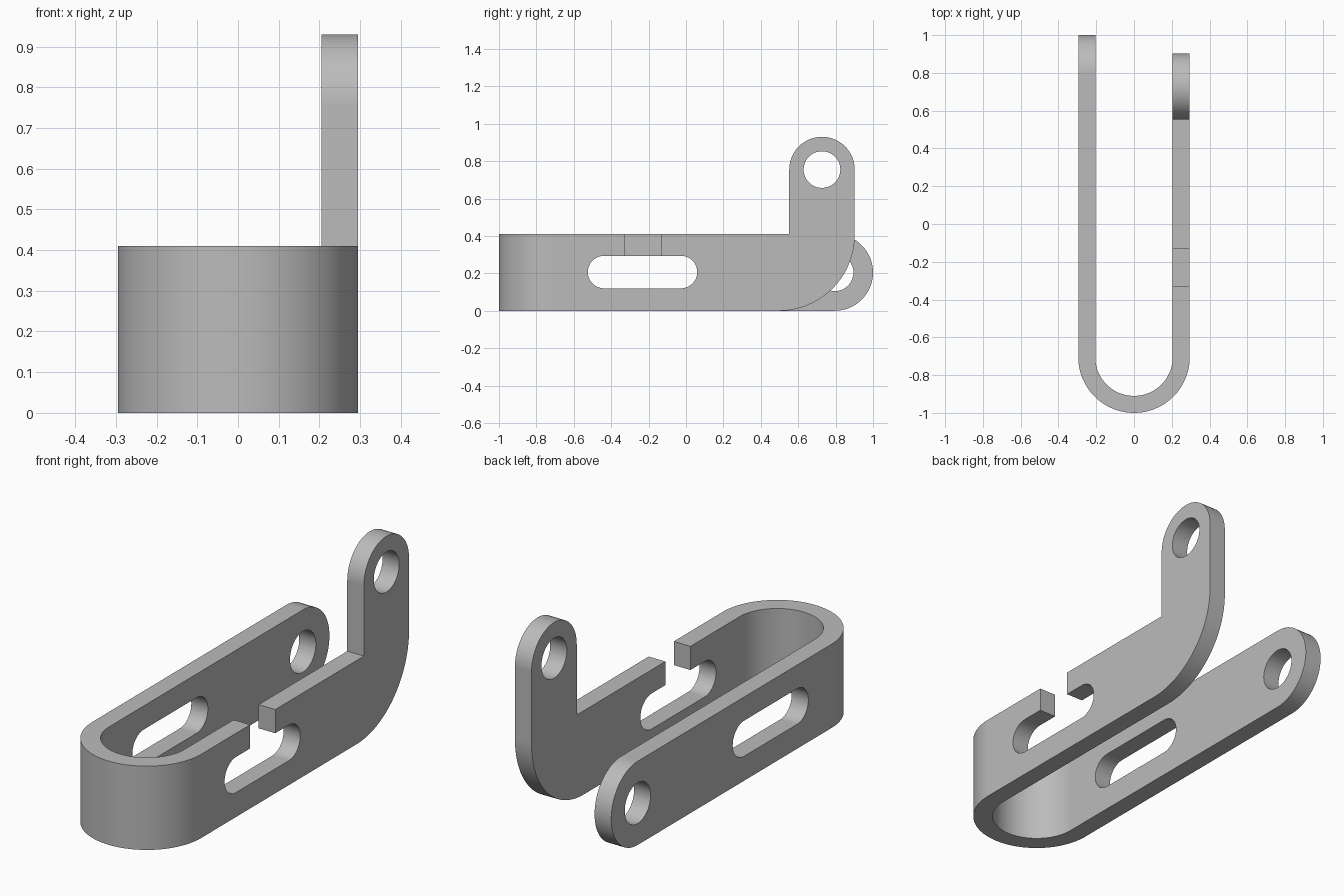
import bpy, bmesh
from math import sin, cos, radians

cube = bpy.data.objects.get("Cube")
if cube:
    bpy.data.objects.remove(cube, do_unlink=True)

OUTER, INNER = 0.295, 0.205      # half widths outside and inside the U
HEIGHT = 0.41
BEND_Y = OUTER - 1               # centre of the bend

metal = bpy.data.materials.new("grey metal")
metal.use_nodes = True
grey = (0.5, 0.5, 0.5, 1)
metal.diffuse_color = grey
metal.node_tree.nodes["Principled BSDF"].inputs["Base Color"].default_value = grey


def arc(cx, cy, r, start, end, steps=32):
    angles = [radians(start + (end - start) * i / steps) for i in range(steps + 1)]
    return [(cx + r * cos(a), cy + r * sin(a)) for a in angles]


def prism(bm, points, low, high, axis):
    """Extrude a closed outline along x (points are y, z) or z (points are x, y)."""
    def place(p, d):
        return (d, *p) if axis == "x" else (*p, d)
    bottom = [bm.verts.new(place(p, low)) for p in points]
    top = [bm.verts.new(place(p, high)) for p in points]
    bm.faces.new(bottom)
    bm.faces.new(top)
    for i in range(len(points)):
        j = (i + 1) % len(points)
        bm.faces.new((bottom[i], bottom[j], top[j], top[i]))


def finish(bm, name):
    bmesh.ops.remove_doubles(bm, verts=bm.verts, dist=0.0005)
    bmesh.ops.recalc_face_normals(bm, faces=bm.faces)
    mesh = bpy.data.meshes.new(name)
    bm.to_mesh(mesh)
    bm.free()
    mesh.materials.append(metal)
    obj = bpy.data.objects.new(name, mesh)
    bpy.context.collection.objects.link(obj)
    return obj


# Bracket body: U bend, long arm and arm with an upright tab
bm = bmesh.new()
bend = arc(0, BEND_Y, OUTER, 180, 360, 64) + arc(0, BEND_Y, INNER, 360, 180, 64)
prism(bm, bend, 0, HEIGHT, "z")

half = HEIGHT / 2
long_arm = [(BEND_Y, HEIGHT), (BEND_Y, 0)] + arc(1 - half, half, half, -90, 90)
prism(bm, long_arm, -OUTER, -INNER, "x")

TAB_Y, TAB_Z, TAB_R = 0.727, 0.755, 0.175
tab_back = TAB_Y + TAB_R
corner = 0.405
tab_arm = ([(BEND_Y, HEIGHT), (BEND_Y, 0)]
           + arc(tab_back - corner, corner, corner, -90, 0)
           + arc(TAB_Y, TAB_Z, TAB_R, 0, 180)
           + [(TAB_Y - TAB_R, HEIGHT)])
prism(bm, tab_arm, INNER, OUTER, "x")

# Open the joints so the arms weld to the bend
joints = [f for f in bm.faces if all(abs(v.co.y - BEND_Y) < 0.0005 for v in f.verts)]
bmesh.ops.delete(bm, geom=joints, context="FACES")
bracket = finish(bm, "bracket")

# Cutters: slot through both arms, gap above the slot, pivot holes
SLOT_R, SLOT_Z = 0.087, 0.207
slot = arc(-0.438, SLOT_Z, SLOT_R, 90, 270) + arc(-0.027, SLOT_Z, SLOT_R, -90, 90)
gap = [(-0.327, SLOT_Z), (-0.133, SLOT_Z), (-0.133, 0.5), (-0.327, 0.5)]
cuts = [
    ("slot_cutter", slot, -0.5, 0.5),
    ("gap_cutter", gap, 0.1, 0.5),
    ("long_arm_hole_cutter", arc(1 - half, half, 0.1, 0, 360, 64)[:-1], -0.5, -0.1),
    ("tab_hole_cutter", arc(TAB_Y, TAB_Z, 0.098, 0, 360, 64)[:-1], 0.1, 0.5),
]
cutters = []
for name, outline, low, high in cuts:
    bm = bmesh.new()
    prism(bm, outline, low, high, "x")
    cutter = finish(bm, name)
    cutter.hide_render = True
    cutters.append(cutter)
    mod = bracket.modifiers.new(name, "BOOLEAN")
    mod.operation = "DIFFERENCE"
    mod.solver = "EXACT"
    mod.object = cutter

# Apply the cuts and shade
bpy.ops.object.select_all(action="DESELECT")
bracket.select_set(True)
bpy.context.view_layer.objects.active = bracket
for mod in list(bracket.modifiers):
    bpy.ops.object.modifier_apply(modifier=mod.name)
for cutter in cutters:
    bpy.data.objects.remove(cutter, do_unlink=True)
bpy.ops.object.shade_smooth_by_angle(angle=radians(30))
weighted = bracket.modifiers.new("weighted_normals", "WEIGHTED_NORMAL")
weighted.keep_sharp = True
